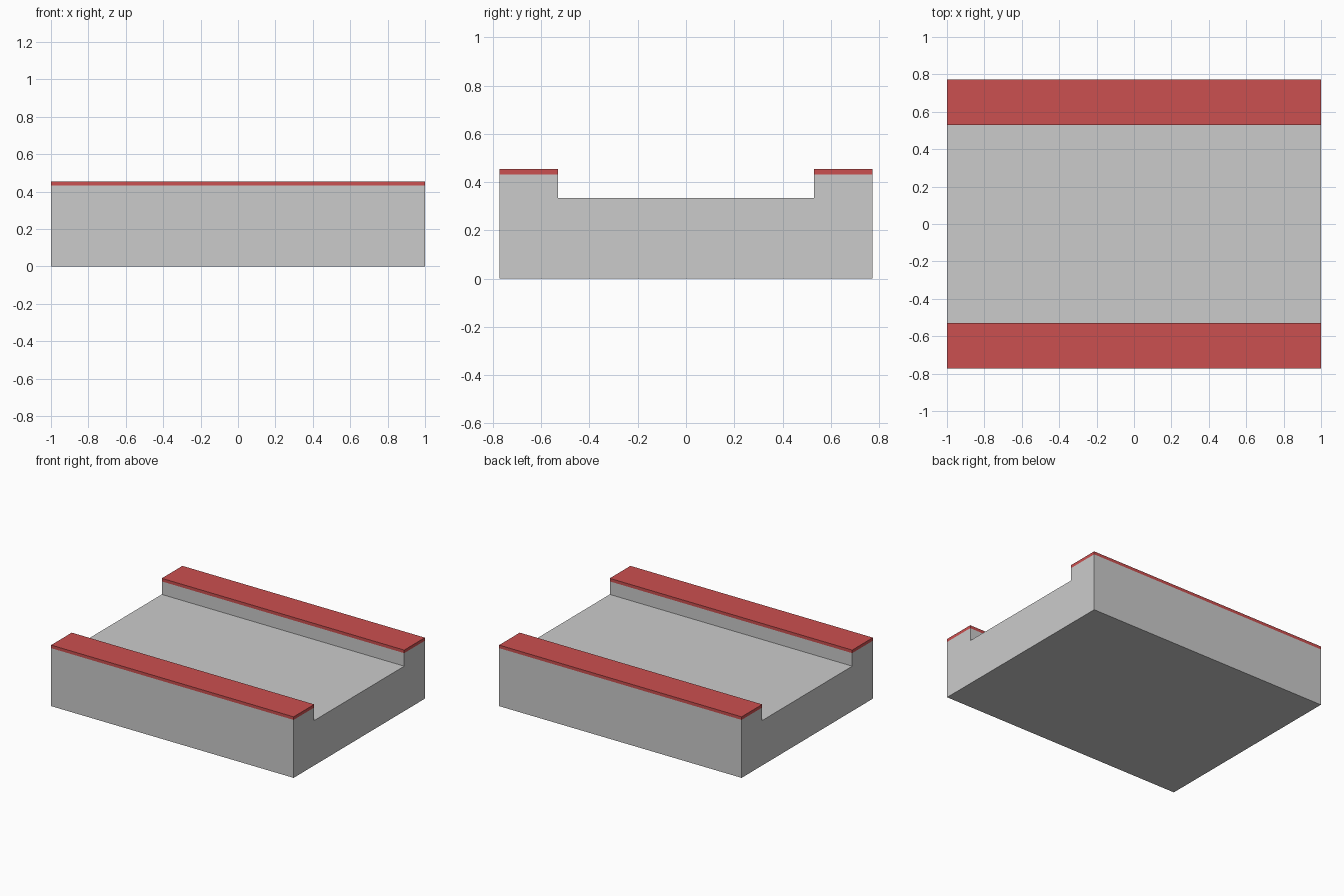
import bpy, bmesh

if "Cube" in bpy.data.objects:
    bpy.data.objects.remove(bpy.data.objects["Cube"])

HALF_X, HALF_Y, INNER_Y = 1.0, 0.773, 0.53
FLOOR_Z, KERB_Z, TOP_Z = 0.335, 0.432, 0.455


def extrude_profile(name, profile, material=None):
    """Extrude a closed (y, z) profile along the full length in x."""
    bm = bmesh.new()
    face = bm.faces.new([bm.verts.new((-HALF_X, y, z)) for y, z in profile])
    ext = bmesh.ops.extrude_face_region(bm, geom=[face])
    verts = [v for v in ext["geom"] if isinstance(v, bmesh.types.BMVert)]
    bmesh.ops.translate(bm, verts=verts, vec=(2 * HALF_X, 0, 0))
    bmesh.ops.recalc_face_normals(bm, faces=bm.faces)
    mesh = bpy.data.meshes.new(name)
    bm.to_mesh(mesh)
    bm.free()
    obj = bpy.data.objects.new(name, mesh)
    bpy.context.collection.objects.link(obj)
    if material:
        mesh.materials.append(material)
    return obj


# Channel-shaped base with a raised kerb on each side
right_half = [(HALF_Y, 0), (HALF_Y, KERB_Z), (INNER_Y, KERB_Z), (INNER_Y, FLOOR_Z)]
left_half = [(-y, z) for y, z in reversed(right_half)]
extrude_profile("channel_base", right_half + left_half)

# Thin red strips capping the kerbs
red = bpy.data.materials.new("red")
red.diffuse_color = (0.6, 0.08, 0.08, 1)
red.use_nodes = True
red.node_tree.nodes["Principled BSDF"].inputs["Base Color"].default_value = red.diffuse_color
for name, s in (("front_strip", -1), ("back_strip", 1)):
    extrude_profile(name, [(s * INNER_Y, KERB_Z), (s * HALF_Y, KERB_Z),
                           (s * HALF_Y, TOP_Z), (s * INNER_Y, TOP_Z)], red)
